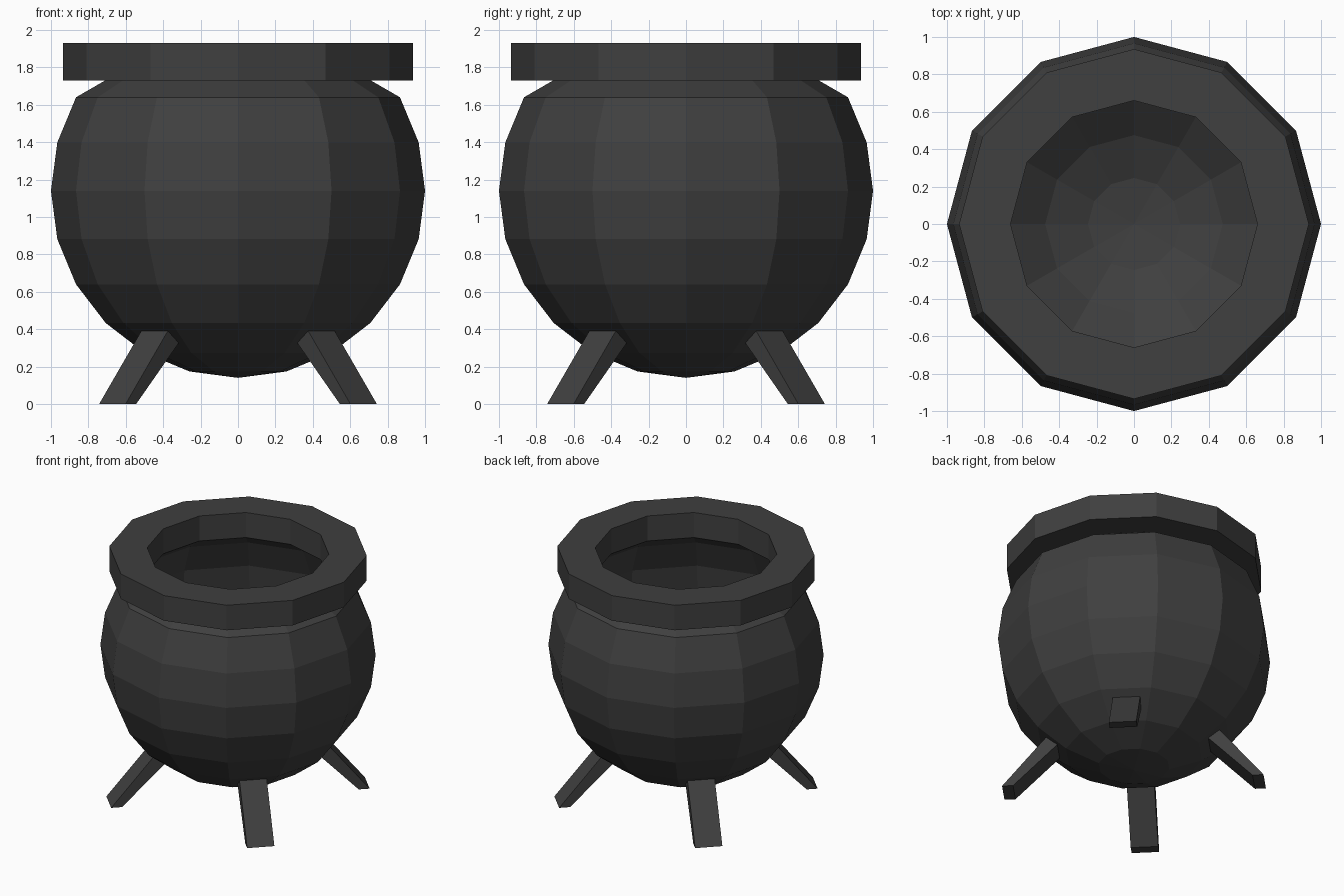
import bpy, bmesh
from math import sin, cos, radians, pi
from mathutils import Matrix, Vector

if "Cube" in bpy.data.objects:
    bpy.data.objects.remove(bpy.data.objects["Cube"])

SIDES = 12
CENTRE_Z = 1.14

iron = bpy.data.materials.new("dark_iron")
iron.diffuse_color = (0.05, 0.05, 0.05, 1)
iron.use_nodes = True
iron.node_tree.nodes["Principled BSDF"].inputs["Base Color"].default_value = iron.diffuse_color


def finish(bm, name):
    bmesh.ops.remove_doubles(bm, verts=bm.verts, dist=1e-4)
    mesh = bpy.data.meshes.new(name)
    bm.to_mesh(mesh)
    bm.free()
    mesh.materials.append(iron)
    obj = bpy.data.objects.new(name, mesh)
    bpy.context.collection.objects.link(obj)
    return obj


def lathe(name, profile):
    """Spin an (r, z) profile, listed outside bottom to top then inwards."""
    bm = bmesh.new()
    verts = [bm.verts.new((r, 0, z)) for r, z in profile]
    edges = [bm.edges.new(pair) for pair in zip(verts, verts[1:])]
    bmesh.ops.spin(bm, geom=verts + edges, axis=(0, 0, 1), cent=(0, 0, 0),
                   angle=2 * pi, steps=SIDES)
    bmesh.ops.remove_doubles(bm, verts=bm.verts, dist=1e-4)
    bmesh.ops.recalc_face_normals(bm, faces=bm.faces)
    return finish(bm, name)


def bowl(radius):
    """Sphere arc from the bottom pole up to the shoulder, in 15 degree steps."""
    return [(radius * sin(radians(a)), CENTRE_Z - radius * cos(radians(a)))
            for a in range(0, 121, 15)]


# Pot: thick round shell with an open neck
outer = bowl(1.0) + [(0.71, 1.73)]
inner = bowl(0.95) + [(0.66, 1.73)]
lathe("pot", outer + inner[::-1])

# Rim: heavy flat ring on the neck
lathe("rim", [(0.66, 1.73), (0.935, 1.73), (0.935, 1.93), (0.66, 1.93), (0.66, 1.73)])

# Legs: four splayed feet on the diagonals, ending inside the shell wall
side = [(0.95, 0), (0.615, 0.41), (0.53, 0.345), (0.87, 0)]
for i in range(4):
    bm = bmesh.new()
    face = bm.faces.new([bm.verts.new((r, -0.1, z)) for r, z in side])
    extruded = bmesh.ops.extrude_face_region(bm, geom=[face], use_keep_orig=True)["geom"]
    bmesh.ops.translate(bm, vec=Vector((0, 0.2, 0)),
                        verts=[g for g in extruded if isinstance(g, bmesh.types.BMVert)])
    bmesh.ops.recalc_face_normals(bm, faces=bm.faces)
    bmesh.ops.transform(bm, verts=bm.verts,
                        matrix=Matrix.Rotation(radians(45 + 90 * i), 4, 'Z'))
    finish(bm, f"leg_{i + 1}")
